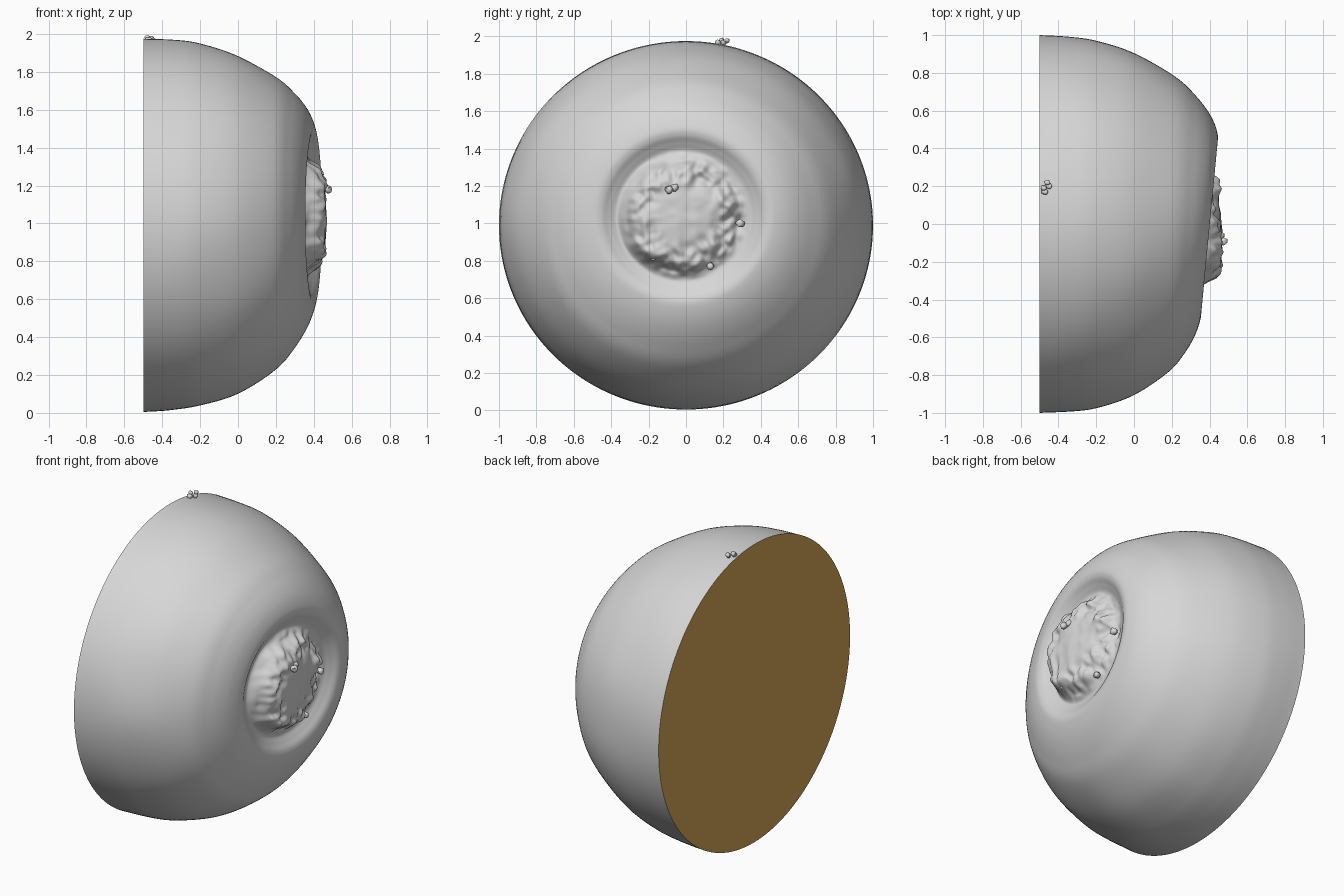
import bpy, bmesh, math
from mathutils import Vector, noise

if "Cube" in bpy.data.objects:
    bpy.data.objects.remove(bpy.data.objects["Cube"])


def material(name, rgb):
    m = bpy.data.materials.new(name)
    m.use_nodes = True
    m.diffuse_color = (*rgb, 1)
    m.node_tree.nodes["Principled BSDF"].inputs["Base Color"].default_value = (*rgb, 1)
    return m


skin = material("grey skin", (0.68, 0.68, 0.68))
flesh = material("brown flesh", (0.66, 0.38, 0.095))


def finish(name, bm, mat):
    bmesh.ops.recalc_face_normals(bm, faces=bm.faces)
    mesh = bpy.data.meshes.new(name)
    bm.to_mesh(mesh)
    bm.free()
    ob = bpy.data.objects.new(name, mesh)
    bpy.context.collection.objects.link(ob)
    mesh.materials.append(mat)
    bpy.ops.object.select_all(action='DESELECT')
    ob.select_set(True)
    bpy.context.view_layer.objects.active = ob
    bpy.ops.object.shade_smooth_by_angle(angle=math.radians(60))
    return ob


def ease(a, b, t):
    t = min(max((t - a) / (b - a), 0), 1)
    return t * t * (3 - 2 * t)


# Half-fruit profile (x, radius) from the cut edge, over the rim, into the dimple
PROFILE = [(-.5, 1), (-.35, .992), (-.2, .97), (0, .905), (.2, .785), (.3, .68),
           (.365, .58), (.397, .49), (.395, .44), (.37, .395), (.35, .35),
           (.375, .31), (.42, .27), (.445, .2), (.46, .1), (.465, .004)]
SEGMENTS = 160


def smooth_path(points, steps=7):
    pts = [Vector(p) for p in points]
    pts = [2 * pts[0] - pts[1]] + pts + [2 * pts[-1] - pts[-2]]
    path = []
    for a, b, c, d in zip(pts, pts[1:], pts[2:], pts[3:]):
        for k in range(steps):
            t = k / steps
            path.append(.5 * (2 * b + (c - a) * t + (2 * a - 5 * b + 4 * c - d) * t * t
                              + (3 * b - a - 3 * c + d) * t ** 3))
    return path + [pts[-2]]


def surface(x, r, ang):
    y, z = r * math.cos(ang), r * math.sin(ang)
    inner = 1 - ease(.4, .95, r)
    core = 1 - ease(.27, .36, r)
    crust = core * ease(.12, .25, r)
    # Gentle dents on the skin, tilted rim, rough crust around the core
    dent = noise.noise(Vector((x * 2, y * 2.5, z * 2.5))) * .01 * ease(-.5, -.2, x)
    x += inner * .1 * y - core * .16 * y
    x += crust * (.045 * noise.noise(Vector((y * 8, z * 8, 2)))
                  + .03 * noise.noise(Vector((y * 22, z * 22, 5))))
    x += core * .008 * noise.noise(Vector((y * 15, z * 15, 8)))
    scale = 1 + dent
    return Vector((max(x, -.5), y * scale - .015 * inner, .99 + z * .985 * scale + .05 * inner))


bm = bmesh.new()
rings = []
for x, r in smooth_path(PROFILE):
    rings.append([bm.verts.new(surface(x, r, math.tau * i / SEGMENTS)) for i in range(SEGMENTS)])
for a, b in zip(rings, rings[1:]):
    for i in range(SEGMENTS):
        j = (i + 1) % SEGMENTS
        bm.faces.new((a[i], a[j], b[j], b[i]))
bm.faces.new(rings[-1])
finish("fruit_skin", bm, skin)

# Flat cut face
bm = bmesh.new()
bm.faces.new([bm.verts.new(surface(-.5, 1, -math.tau * i / SEGMENTS)) for i in range(SEGMENTS)])
cut = finish("cut_face", bm, flesh)
if cut.data.polygons[0].normal.x > 0:
    cut.data.flip_normals()


# Small knobs of dried blossom and a tiny sprig on the cut edge
def crumbs(name, spots):
    bm = bmesh.new()
    for x, y, z, size in spots:
        new = bmesh.ops.create_icosphere(bm, subdivisions=2, radius=size)["verts"]
        for v in new:
            v.co *= 1 + .5 * noise.noise(v.co * 60 + Vector((x, y, z)) * 9)
            v.co += Vector((x, y, z))
    finish(name, bm, skin)


crumbs("blossom_knobs", [(.472, -.09, 1.18, .022), (.455, -.06, 1.19, .022), (.44, -.03, 1.2, .018),
                         (.41, -.17, .82, .02), (.4, .13, .77, .02), (.4, .29, 1.0, .022)])
crumbs("edge_sprig", [(-.475, .17, 1.965, .018), (-.45, .2, 1.965, .015), (-.46, .22, 1.978, .014),
                      (-.48, .19, 1.98, .014)])
